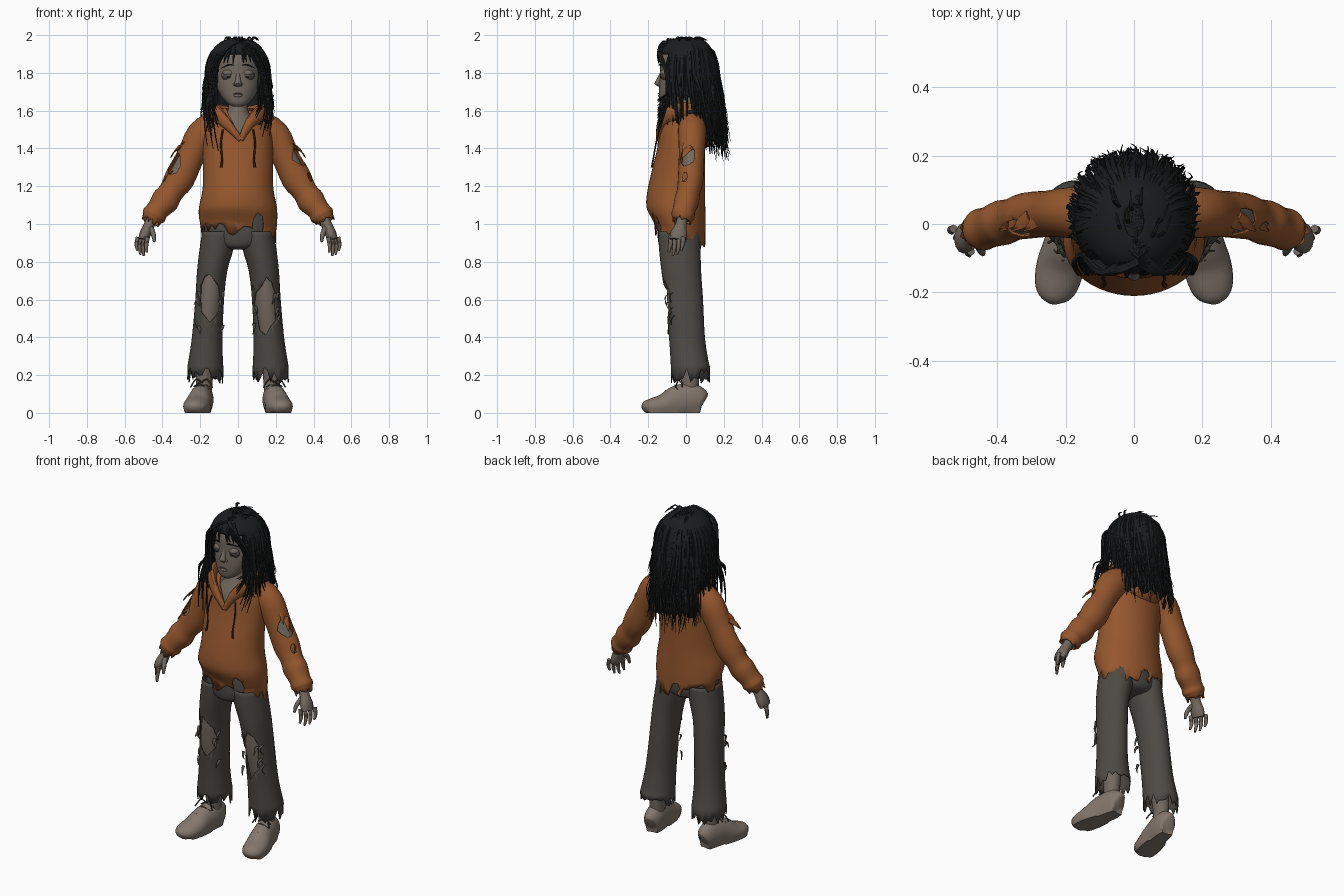
import bpy, bmesh, math, random
from mathutils import Vector

random.seed(7)
if "Cube" in bpy.data.objects:
    bpy.data.objects.remove(bpy.data.objects["Cube"])
rnd = random.uniform
X, Y, Z = Vector((1, 0, 0)), Vector((0, 1, 0)), Vector((0, 0, 1))


def material(name, *rgb):
    m = bpy.data.materials.new(name)
    m.use_nodes = True
    m.diffuse_color = (*rgb, 1)
    m.node_tree.nodes["Principled BSDF"].inputs["Base Color"].default_value = (*rgb, 1)
    return m


ORANGE = material("rust orange cloth", .30, .095, .027)
GREY = material("charcoal cloth", .075, .069, .060)
SKIN = material("ashen skin", .17, .140, .114)
SHADE = material("dark skin", .075, .060, .050)
SHOE = material("dusty shoe", .23, .185, .153)
HAIR = material("black hair", .011, .012, .013)
CORD = material("brown cord", .055, .022, .010)
EYE = material("dull eye white", .18, .16, .14)


def spline(pts, k):
    out, n = [], len(pts)
    for i in range(n - 1):
        quad = list(zip(pts[max(i - 1, 0)], pts[i], pts[i + 1], pts[min(i + 2, n - 1)]))
        for j in range(k):
            t = j / k
            out.append([.5 * (2*b + (c-a)*t + (2*a-5*b+4*c-d)*t*t + (3*b-a-3*c+d)*t**3)
                        for a, b, c, d in quad])
    return out + [list(pts[-1])]


def tube(bm, pts, sides=12, ref=None, k=3, caps=True, jag=0):
    """Sweep ellipses (x, y, z, a, b) along a path; no ref keeps the rings level."""
    path = spline(pts, k)
    pos = [Vector(p[:3]) for p in path]
    rings = []
    for i, p in enumerate(path):
        t = (pos[min(i + 1, len(pos) - 1)] - pos[max(i - 1, 0)]).normalized()
        if ref is None:
            t = Z if t.z > 0 else -Z
            u = X
        else:
            u = ref.cross(t).normalized()
        v = t.cross(u)
        ring = []
        for j in range(sides):
            w = math.tau * j / sides
            co = pos[i] + u * p[3] * math.cos(w) + v * p[4] * math.sin(w)
            if jag and i == len(path) - 1:
                co += t * jag * (rnd(.5, 1) if rnd(0, 1) < .45 else rnd(0, .35))
            ring.append(bm.verts.new(co))
        rings.append(ring)
    for r, s in zip(rings, rings[1:]):
        for j in range(sides):
            m = (j + 1) % sides
            bm.faces.new((r[j], r[m], s[m], s[j]))
    if caps:
        bm.faces.new(rings[0][::-1])
        bm.faces.new(rings[-1])


def ball(bm, co, scale, seg=16):
    made = bmesh.ops.create_uvsphere(bm, u_segments=seg, v_segments=seg // 2, radius=1)
    for v in made["verts"]:
        v.co = [c + s * q for c, s, q in zip(co, scale, v.co)]


def finish(name, bm, mat, thick=0):
    me = bpy.data.meshes.new(name)
    bm.to_mesh(me)
    bm.free()
    ob = bpy.data.objects.new(name, me)
    bpy.context.collection.objects.link(ob)
    me.materials.append(mat)
    for o in bpy.context.selected_objects:
        o.select_set(False)
    ob.select_set(True)
    bpy.context.view_layer.objects.active = ob
    bpy.ops.object.shade_smooth_by_angle(angle=math.radians(45))
    if thick:
        ob.modifiers.new("cloth thickness", "SOLIDIFY").thickness = thick


def part(name, mat, pts, **kw):
    bm = bmesh.new()
    tube(bm, pts, **kw)
    finish(name, bm, mat)


def ragged(ru, rv, n=10):
    return [(ru * q * math.cos(math.tau * i / n), rv * q * math.sin(math.tau * i / n))
            for i in range(n) for q in [rnd(.82, 1.12)]]


def cut_hole(bm, origin, normal, poly):
    """Cut a star-shaped hole into the side facing the normal, triangle by triangle."""
    o, n = Vector(origin), Vector(normal).normalized()
    u = Z.cross(n).normalized()
    v = n.cross(u)
    reach = max(math.hypot(*p) for p in poly) + .04
    pts = [o + u * a + v * b for a, b in poly]

    def near():
        bm.normal_update()
        res = []
        for f in bm.faces:
            d = f.calc_center_median() - o
            if f.normal.dot(n) > .05 and (d - n * d.dot(n)).length < reach:
                res.append(f)
        return res

    for a, b in zip(pts, pts[1:] + pts[:1]):
        mid = (o + a + b) / 3
        planes = []
        for p, q in ((o, a), (a, b), (b, o)):
            no = n.cross(q - p).normalized()
            planes.append((p, no if no.dot(p - mid) > 0 else -no))
        for p, no in planes:
            fs = near()
            geom = fs + list({e for f in fs for e in f.edges}) + list({w for f in fs for w in f.verts})
            bmesh.ops.bisect_plane(bm, geom=geom, dist=1e-5, plane_co=p, plane_no=no)
        gone = [f for f in near()
                if all((f.calc_center_median() - p).dot(no) < 1e-5 for p, no in planes)]
        bmesh.ops.delete(bm, geom=gone, context="FACES")


def flip(pts, s):
    return [(p[0] * s, *p[1:]) for p in pts]


# Head, neck and chest
part("head", SKIN, [(0, -.1, 1.622, .025, .025), (0, -.085, 1.64, .058, .055),
     (0, -.048, 1.685, .095, .096), (0, -.02, 1.74, .118, .122), (0, 0, 1.8, .124, .138),
     (0, .005, 1.88, .122, .14), (0, .005, 1.94, .09, .1), (0, .005, 1.965, .03, .03)], sides=28)
part("neck_and_chest", SKIN, [(0, -.03, 1.38, .13, .105), (0, -.02, 1.5, .12, .1),
     (0, -.015, 1.57, .07, .07), (0, -.01, 1.62, .05, .055), (0, 0, 1.7, .05, .055)], sides=24)

# Face details
bm, shade, eyes, iris = [bmesh.new() for _ in range(4)]
tube(bm, [(0, -.125, 1.81, .009, .01), (0, -.14, 1.77, .013, .014), (0, -.15, 1.743, .019, .017),
          (0, -.138, 1.728, .012, .01)], sides=10)
ball(bm, (0, -.139, 1.679), (.024, .01, .009), 12)
for s in (-1, 1):
    ball(bm, (s * .017, -.14, 1.74), (.01, .011, .009), 10)
    ball(bm, (s * .05, -.111, 1.799), (.031, .028, .02))
    ball(bm, (s * .12, .01, 1.78), (.014, .025, .038), 12)
    ball(eyes, (s * .05, -.111, 1.786), (.025, .025, .017))
    ball(shade, (s * .05, -.112, 1.786), (.038, .018, .028))
    ball(iris, (s * .049, -.131, 1.779), (.01, .006, .008), 10)
    tube(iris, [(s * .022, -.143, 1.842, .002, .003), (s * .05, -.134, 1.843, .003, .005),
                (s * .088, -.106, 1.825, .002, .002)], 6, ref=Z)
tube(shade, [(-.035, -.133, 1.684, .002, .002), (0, -.146, 1.692, .004, .003),
             (.035, -.133, 1.684, .002, .002)], 6, ref=Z)
finish("nose_eyelids_ears_and_lip", bm, SKIN)
finish("eyes", eyes, EYE)
finish("eye_sockets_and_mouth", shade, SHADE)
finish("irises_and_brows", iris, HAIR)

# Hooded top, its hem hanging lower on the left and at the back
bm = bmesh.new()
tube(bm, [(0, 0, 1.615, .085, .085), (0, -.005, 1.58, .14, .108), (0, -.015, 1.5, .175, .122),
          (0, -.025, 1.4, .185, .127), (0, -.05, 1.2, .186, .15), (0, -.054, 1.09, .206, .156),
          (0, -.04, 1.02, .207, .144), (0, -.03, .975, .2, .134)],
     sides=48, caps=False, jag=.08)
for v in bm.verts:
    if v.co.z < 1.1:
        v.co.z -= (1.1 - v.co.z) * (v.co.x + v.co.y)
cut_hole(bm, (.01, -.14, 1.56), -Y, [(-.085, .09), (-.06, .02), (.01, -.115), (.06, .02), (.08, .09)])
cut_hole(bm, (.105, -.16, .99), -Y, ragged(.034, .062, 8))
cut_hole(bm, (0, .1, .945), Y, ragged(.03, .03, 6))
finish("hoodie_body", bm, ORANGE, .006)

bm, cords = bmesh.new(), bmesh.new()
for s in (-1, 1):
    tube(bm, [(.015, -.148, 1.445, .012, .014), (s * .06, -.132, 1.53, .02, .028),
              (s * .115, -.085, 1.585, .026, .045), (s * .14, 0, 1.6, .028, .045),
              (s * .09, .085, 1.585, .03, .045), (0, .11, 1.57, .03, .045)], 10, ref=Z)
    tube(cords, [(s * .08, -.14, 1.5, .005, .005), (s * .09, -.158, 1.43, .005, .005),
                 (s * .085, -.174, 1.34, .005, .005), (s * .09, -.18, 1.3, .008, .008)], 6)
ball(bm, (0, .09, 1.5), (.13, .06, .09))
finish("hood", bm, ORANGE)
finish("drawstrings", cords, CORD)

# Arms, sleeves and hands
ARM = [(.11, .03, 1.53, .075, .075), (.19, .033, 1.47, .084, .074), (.25, .03, 1.36, .074, .068),
       (.31, .025, 1.24, .08, .068), (.355, .013, 1.17, .066, .062), (.385, .004, 1.125, .074, .066),
       (.425, -.01, 1.075, .06, .06), (.445, -.016, 1.045, .065, .062), (.456, -.02, 1.025, .05, .05)]
for s, side in ((1, "left"), (-1, "right")):
    bm = bmesh.new()
    tube(bm, flip(ARM, s), 24, ref=Y, caps=False, jag=.03)
    if s > 0:
        cut_hole(bm, (.31, .005, 1.35), (.85, -.1, .42), ragged(.045, .056))
        cut_hole(bm, (.365, 0, 1.23), (.6, -.2, .7), ragged(.016, .026, 6))
    else:
        cut_hole(bm, (-.325, -.005, 1.31), (-.75, -.3, .55), ragged(.032, .064))
    # Torn flaps standing off the sleeve
    for x, z in ((.3, 1.42), (.335, 1.385), (.372, 1.26)):
        tube(bm, flip([(x - .03, .02, z + .02, .016, .022), (x, .0, z, .004, .018),
                       (x + .022, -.02, z - .035, .002, .003)], s), 5, ref=Y)
    finish(side + "_sleeve", bm, ORANGE, .006)
    part(side + "_arm", SKIN, [(p[0] * s, *p[1:3], p[3] * .8 - .003, p[4] * .8 - .003) for p in ARM],
         sides=16, ref=Y)
    bm = bmesh.new()
    tube(bm, flip([(.44, -.015, 1.05, .03, .03), (.47, -.027, .995, .028, .03),
                   (.49, -.038, .95, .03, .045), (.503, -.045, .915, .026, .042)], s), 12, ref=Y)
    for i in range(4):
        x, y, l = .478 + .017 * i, -.08 + .022 * i, (.08, .098, .092, .07)[i]
        tube(bm, flip([(x, y, .93, .012, .012), (x + .008, y - .004, .93 - l * .55, .011, .011),
                       (x + .004, y - .012, .93 - l, .006, .006)], s), 8, ref=Y)
    tube(bm, flip([(.465, -.04, .985, .015, .015), (.448, -.075, .945, .013, .013),
                   (.443, -.088, .905, .007, .007)], s), 8, ref=Y)
    finish(side + "_hand", bm, SKIN)

# Trousers, legs and shoes
part("trouser_seat", GREY, [(0, -.03, 1.1, .165, .11), (0, -.035, .98, .18, .115),
     (0, -.035, .92, .17, .114), (0, -.033, .88, .11, .105), (0, -.03, .865, .05, .07)], sides=32)
for s, side in ((1, "left"), (-1, "right")):
    bm = bmesh.new()
    tube(bm, flip([(.1, -.035, .96, .09, .112), (.113, -.033, .87, .09, .11),
                   (.137, -.025, .75, .08, .105), (.15, -.01, .6, .076, .1), (.163, .005, .4, .081, .095),
                   (.171, .018, .28, .091, .1), (.173, .024, .24, .096, .104)], s),
         32, caps=False, jag=.085)
    cut_hole(bm, (s * .148, -.1, .565 if s > 0 else .605), -Y + X * s * .1, ragged(.06, .138, 12))
    finish(side + "_trouser_leg", bm, GREY, .006)
    part(side + "_leg", SKIN, flip([(.135, -.02, .8, .06, .08), (.15, -.018, .6, .068, .082),
         (.165, .003, .4, .06, .072), (.176, .02, .22, .046, .05), (.18, .02, .1, .042, .046)], s), sides=20)
    # Loose shreds around the torn knee
    bm = bmesh.new()
    for i in range(8):
        x = s * (.15 + (rnd(.045, .075) if i % 3 else rnd(-.07, -.05)))
        z = rnd(.46, .68)
        y = -.01 - .1 * math.sqrt(max(.1, 1 - ((x * s - .15) / .08) ** 2))
        tube(bm, [(x, y, z, .011, .003), (x + rnd(-.01, .01), y - .018, z - .02, .007, .003),
                  (x + rnd(-.02, .02), y - rnd(.005, .03), z - rnd(.03, .06), .002, .002)], 5)
    finish(side + "_knee_shreds", bm, GREY)
    bm = bmesh.new()
    tube(bm, flip([(.178, .093, .06, .025, .045), (.18, .08, .065, .045, .066), (.185, .03, .07, .056, .088),
                   (.2, -.05, .06, .062, .084), (.215, -.12, .04, .07, .06), (.228, -.18, .034, .064, .044),
                   (.236, -.215, .03, .045, .032), (.239, -.231, .025, .015, .012)], s), 24, ref=Z)
    # Flat sole under a rounded upper
    for v in bm.verts:
        v.co.z = max(v.co.z, 0) if v.co.z > .02 or v.co.y < -.2 else 0
    finish(side + "_shoe", bm, SHOE)
    bm = bmesh.new()
    for i in range(5):
        x, y, z, q = s * (.193 + .005 * i), -.02 - .024 * i, .16 - .015 * i, (-1) ** i * .006
        tube(bm, [(x - .042, y, z - .022, .004, .004), (x, y - .008 + q, z + .002, .004, .004),
                  (x + .042, y, z - .022, .004, .004)], 6, ref=Z)
    for q in (-1, 1):
        tube(bm, [(s * .193, -.03, .162, .004, .004), (s * .193 + q * .03, -.04, .178, .004, .004),
                  (s * .193 + q * .058, -.055, .135, .004, .004)], 6, ref=Y)
    finish(side + "_laces", bm, SHADE)

# Hair: a solid under-layer, then hanging locks
bm = bmesh.new()
tube(bm, [(0, .01, 1.985, .03, .05), (0, 0, 1.962, .095, .11), (0, 0, 1.9, .146, .148),
          (0, .01, 1.8, .158, .155), (0, .02, 1.7, .163, .155), (0, .03, 1.6, .17, .15),
          (0, .05, 1.5, .155, .13), (0, .07, 1.45, .14, .115)], 40, caps=False, k=4, jag=.05)
gone = []
for f in bm.faces:
    c = f.calc_center_median()
    limit = -.08 if c.z > 1.68 else .02 if c.z > 1.58 else .09
    if c.z < 1.9 and c.y < limit:
        gone.append(f)
bmesh.ops.delete(bm, geom=gone, context="FACES")
finish("hair_under_layer", bm, HAIR, .006)

bm = bmesh.new()
for i in range(230):
    deg = rnd(45, 315)
    az, turn = math.radians(deg), min(deg, 360 - deg)
    d, e = Vector((math.sin(az), -math.cos(az), 0)), Vector((math.cos(az), math.sin(az), 0))
    low = rnd(1.42, 1.62) if turn < 65 else rnd(1.46, 1.66) if turn < 115 else rnd(1.33, 1.53)
    r, w, sway = rnd(.96, 1.05), rnd(.007, .016), rnd(-.035, .035)
    pts = [(.015, rnd(-.1, .08), 1.978, .005, w * .6)]
    for phi in (38, 66, 90):
        h = math.radians(phi)
        g = r * math.sin(h)
        pts.append((.165 * g * d.x, .01 + .16 * g * d.y, 1.8 + .182 * min(r, 1.01) * math.cos(h), .006, w))
    for f in (.45, .8, 1):
        g = r + .14 * f + rnd(-.04, .07)
        p = d * .158 * g + e * sway * f
        pts.append((p.x + rnd(-.012, .012), p.y + .01 + .03 * f, 1.8 + (low - 1.8) * f,
                    .006 * (1.15 - f), w * (1.1 - f)))
    tube(bm, pts, 5, ref=e, k=2)
# Front locks swept from the parting close round the face
for i in range(36):
    s = 1 if i % 2 else -1
    w, o, low = rnd(.006, .012), rnd(-.018, .018), rnd(1.36, 1.62) if s < 0 else rnd(1.46, 1.66)
    tube(bm, [(.015, rnd(-.12, -.05), 1.968, .005, w * .6),
              (s * .072 + o, -.142, 1.918 + o * .5, .006, w), (s * .122 + o, -.108, 1.82, .006, w),
              (s * .142 + o, -.09, 1.7, .005, w * .8),
              (s * .152 + o * 2, -.115, (1.7 + low) / 2, .004, w * .6),
              (s * .13 + o * 2.5, -.15, low, .002, .002)], 5, ref=-Y)
# Thin fringe strands over the forehead
for i in range(12):
    x = rnd(-.085, .095)
    y = -.148 + abs(x) * .25
    tube(bm, [(x * .5, -.11, 1.955, .005, .004), (x * .9, y - .008, 1.905, .006, .004),
              (x * 1.1, y - .002, rnd(1.84, 1.88), .002, .002)], 5, ref=-Y)
# Flat stray wisps on the crown
for i in range(10):
    x, y = rnd(-.07, .07), rnd(-.06, .06)
    tube(bm, [(x, y, 1.965, .004, .006), (x * 1.3, y + .015, 1.99, .004, .006),
              (x * 1.6, y + .06, 1.972, .002, .002)], 5, ref=X, k=2)
finish("hair_locks", bm, HAIR)
